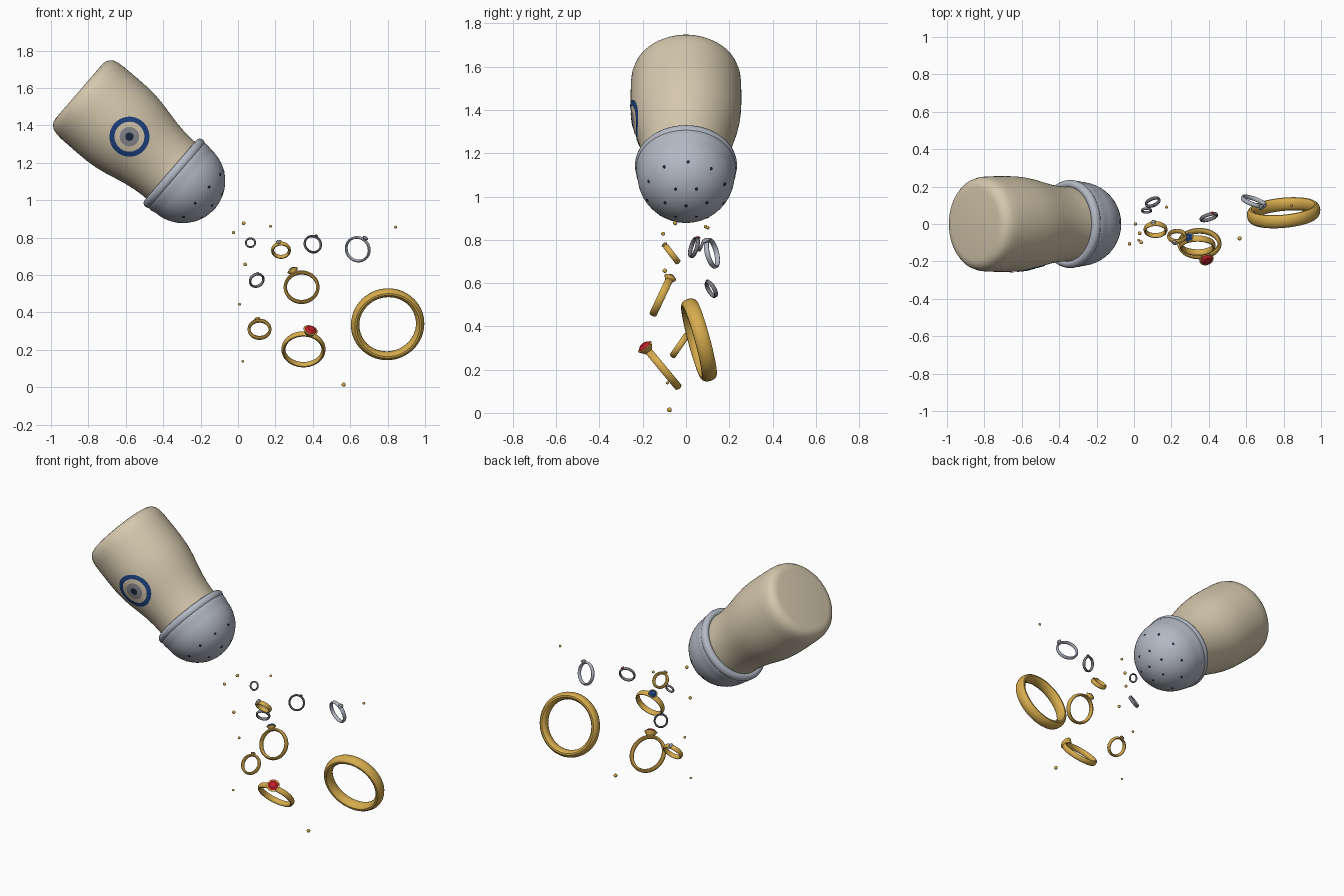
import bpy, bmesh, math
from mathutils import Vector, Matrix

if "Cube" in bpy.data.objects:
    bpy.data.objects.remove(bpy.data.objects["Cube"])


def material(name, r, g, b):
    m = bpy.data.materials.new(name)
    m.use_nodes = True
    m.diffuse_color = (r, g, b, 1)
    m.node_tree.nodes["Principled BSDF"].inputs["Base Color"].default_value = (r, g, b, 1)
    return m


beige = material("beige clay", .67, .58, .42)
steel = material("pale steel", .45, .48, .55)
gold = material("gold", .67, .41, .075)
dark_silver = material("dark silver", .19, .19, .22)
red = material("ruby red", .55, .015, .025)
blue = material("deep blue", .013, .055, .22)
grey = material("iris grey", .26, .26, .29)
ink = material("ink", .012, .02, .05)


def finish(name, bm, mat, matrix=Matrix(), angle=35):
    """Turn a bmesh into a named object with sharp-aware smooth shading."""
    mesh = bpy.data.meshes.new(name)
    bm.to_mesh(mesh)
    bm.free()
    mesh.materials.append(mat)
    ob = bpy.data.objects.new(name, mesh)
    ob.matrix_world = matrix
    bpy.context.collection.objects.link(ob)
    if angle:
        bpy.ops.object.select_all(action='DESELECT')
        ob.select_set(True)
        bpy.context.view_layer.objects.active = ob
        bpy.ops.object.shade_smooth_by_angle(angle=math.radians(angle))
    return ob


def frame(origin, axis, toward):
    """Local z along axis, local x toward the given direction."""
    z = Vector(axis).normalized()
    x = Vector(toward)
    x = (x - z * x.dot(z)).normalized()
    rot = Matrix((x, z.cross(x), z)).transposed().to_4x4()
    return Matrix.Translation(origin) @ rot


def lathe(name, profile, mat, matrix, steps=64, closed=False, angle=35):
    """Spin (radius, height) points around local z."""
    bm = bmesh.new()
    vs = [bm.verts.new((r, 0, h)) for r, h in profile]
    pairs = list(zip(vs, vs[1:])) + ([(vs[-1], vs[0])] if closed else [])
    edges = [bm.edges.new(p) for p in pairs]
    bmesh.ops.spin(bm, geom=vs + edges, cent=(0, 0, 0), axis=(0, 0, 1),
                   angle=math.tau, steps=steps, use_duplicate=False)
    bmesh.ops.remove_doubles(bm, verts=bm.verts, dist=1e-5)
    bmesh.ops.recalc_face_normals(bm, faces=bm.faces)
    return finish(name, bm, mat, matrix, angle)


# Tilted shaker: local z runs from the base to the domed cap
base = Vector((-.85, 0, 1.583))
axis = Vector((.757, 0, -.653)).normalized()
side = Vector((.653, 0, .757)).normalized()
shaker = frame(base, axis, side)

body = [(0, 0), (.19, 0), (.212, .004), (.23, .014), (.244, .032), (.252, .06),
        (.255, .1), (.256, .2), (.255, .27), (.25, .33), (.24, .39), (.226, .45),
        (.213, .51), (.204, .57), (.2, .62), (.2, .7), (0, .7)]
lathe("shaker_body", body, beige, shaker, 96)

# Cap: rounded rim, step and hemisphere
rim_z, dome_z, dome_r = .672, .735, .225
rim = [(.212 + .024 * math.cos(a), rim_z + .026 * math.sin(a))
       for a in (k * math.tau / 16 for k in range(16))]
lathe("cap_rim", rim, steel, shaker, 96, closed=True)
dome = [(0, .66), (.222, .66), (.23, .69), (.23, .715)]
dome += [(dome_r * math.cos(a), dome_z + dome_r * math.sin(a))
         for a in (k * math.pi / 32 for k in range(16))] + [(0, dome_z + dome_r)]
lathe("cap_dome", dome, steel, shaker, 96)

# Sprinkle holes as thin dark plates
dot = [(0, -.004), (.008, -.004), (.008, .001), (0, .001)]
for count, tilt, start in ((1, 0, 0), (6, 25.5, 0), (10, 55.5, 15)):
    for k in range(count):
        a = math.radians(start) + k * math.tau / count
        t = math.radians(tilt)
        way = axis * math.cos(t) + (Vector((0, 1, 0)) * math.cos(a) + side * math.sin(a)) * math.sin(t)
        spot = base + axis * dome_z + way * dome_r
        lathe("sprinkle_hole", dot, ink, frame(spot, way, (.1, .9, .3)), 10)


def body_radius(t):
    for (r0, h0), (r1, h1) in zip(body, body[1:]):
        if h0 < h1 and h0 <= t <= h1:
            return r0 + (r1 - r0) * (t - h0) / (h1 - h0)


def eye_plate(name, inner, outer, mat, lift):
    """Painted ring that follows the curved wall."""
    bm = bmesh.new()
    rows, cols = 6, 48
    grid = []
    for i in range(rows + 1):
        rad = inner + (outer - inner) * i / rows
        row = []
        for k in range(cols):
            a = k * math.tau / cols
            t, v = .363 + rad * math.cos(a), -.008 + rad * math.sin(a)
            y = -math.sqrt(body_radius(t) ** 2 - v * v) - lift
            row.append(bm.verts.new(base + axis * t + side * v + Vector((0, y, 0))))
        grid.append(row)
    for r0, r1 in zip(grid, grid[1:]):
        for k in range(cols):
            n = (k + 1) % cols
            f = bm.faces.new((r0[k], r0[n], r1[n], r1[k]))
            f.normal_update()
            if f.normal.y > 0:
                f.normal_flip()
    finish(name, bm, mat)


eye_plate("eye_outer_ring", .08, .107, blue, .003)
eye_plate("eye_iris", .001, .052, grey, .003)
eye_plate("eye_pupil", .0005, .022, ink, .005)


def ring(name, centre, outer, normal, mat, thick=.01, wide=.016,
         toward=(0, 0, 1), stone=0, stone_mat=None):
    """Oval-section band with an optional cup setting and cut stone."""
    mid = outer - thick
    section = [(mid + thick * math.cos(a), wide * math.sin(a))
               for a in (k * math.tau / 14 for k in range(14))]
    m = frame(centre, normal, toward)
    lathe(name + "_band", section, mat, m, 56, closed=True)
    if stone:
        out = m.to_3x3() @ Vector((1, 0, 0))
        seat = frame(Vector(centre) + out * (outer - thick * .6), out, normal)
        high = stone * .75
        cup = [(0, 0), (stone * .6, 0), (stone * 1.1, high), (stone * .9, high * 1.1), (0, high * .9)]
        lathe(name + "_setting", cup, mat, seat, 20)
        cut = [(0, high * .8), (stone * .95, high), (stone * .9, high * 1.2),
               (stone * .55, high * 1.55), (0, high * 1.55)]
        lathe(name + "_stone", cut, stone_mat, seat, 8, angle=0)


# Falling jewellery
ring("bangle", (.80, .06, .337), .197, (-.09, .96, .26), gold, thick=.0225, wide=.036)
ring("ruby_ring", (.35, -.105, .203), .118, (0, -.77, -.64), gold, thick=.011, wide=.018,
     toward=(.275, -.616, .74), stone=.036, stone_mat=red)
ring("sapphire_ring", (.34, -.115, .535), .096, (0, -.905, .426), gold, thick=.009, wide=.018,
     toward=(-.045, .04, .085), stone=.027, stone_mat=blue)
ring("upper_gold_ring", (.23, -.065, .733), .053, (0, -.79, -.61), gold, thick=.008, wide=.014,
     toward=(-.013, -.035, .045), stone=.014, stone_mat=steel)
ring("lower_gold_ring", (.115, -.03, .31), .064, (0, -.82, .57), gold, thick=.008, wide=.015,
     toward=(-.01, .035, .05), stone=.014, stone_mat=steel)
ring("steel_ring", (.64, .12, .738), .072, (-.32, -.91, -.235), steel, thick=.007, wide=.012,
     toward=(.042, -.02, .06), stone=.015, stone_mat=steel)
ring("garnet_ring", (.40, .037, .765), .051, (.285, -.89, .28), dark_silver, thick=.006, wide=.01,
     toward=(.02, .015, .045), stone=.009, stone_mat=red)
ring("dark_ring", (.10, .117, .572), .044, (.33, -.8, -.46), dark_silver, thick=.006, wide=.01,
     toward=(.006, -.02, .04), stone=.007, stone_mat=dark_silver)
ring("tiny_ring", (.067, .072, .773), .03, (0, -.9, .4), dark_silver, thick=.005, wide=.007)

# Loose gold beads
for x, y, z, size in ((-.024, -.106, .828, .009), (.03, -.05, .877, .01), (.174, .09, .861, .008),
                      (.843, .1, .856, .008), (.038, -.098, .657, .01), (.008, 0, .444, .008),
                      (.025, -.086, .139, .007), (.565, -.077, .014, .011)):
    bm = bmesh.new()
    bmesh.ops.create_uvsphere(bm, u_segments=16, v_segments=10, radius=size)
    finish("bead", bm, gold, Matrix.Translation((x, y, z)))
